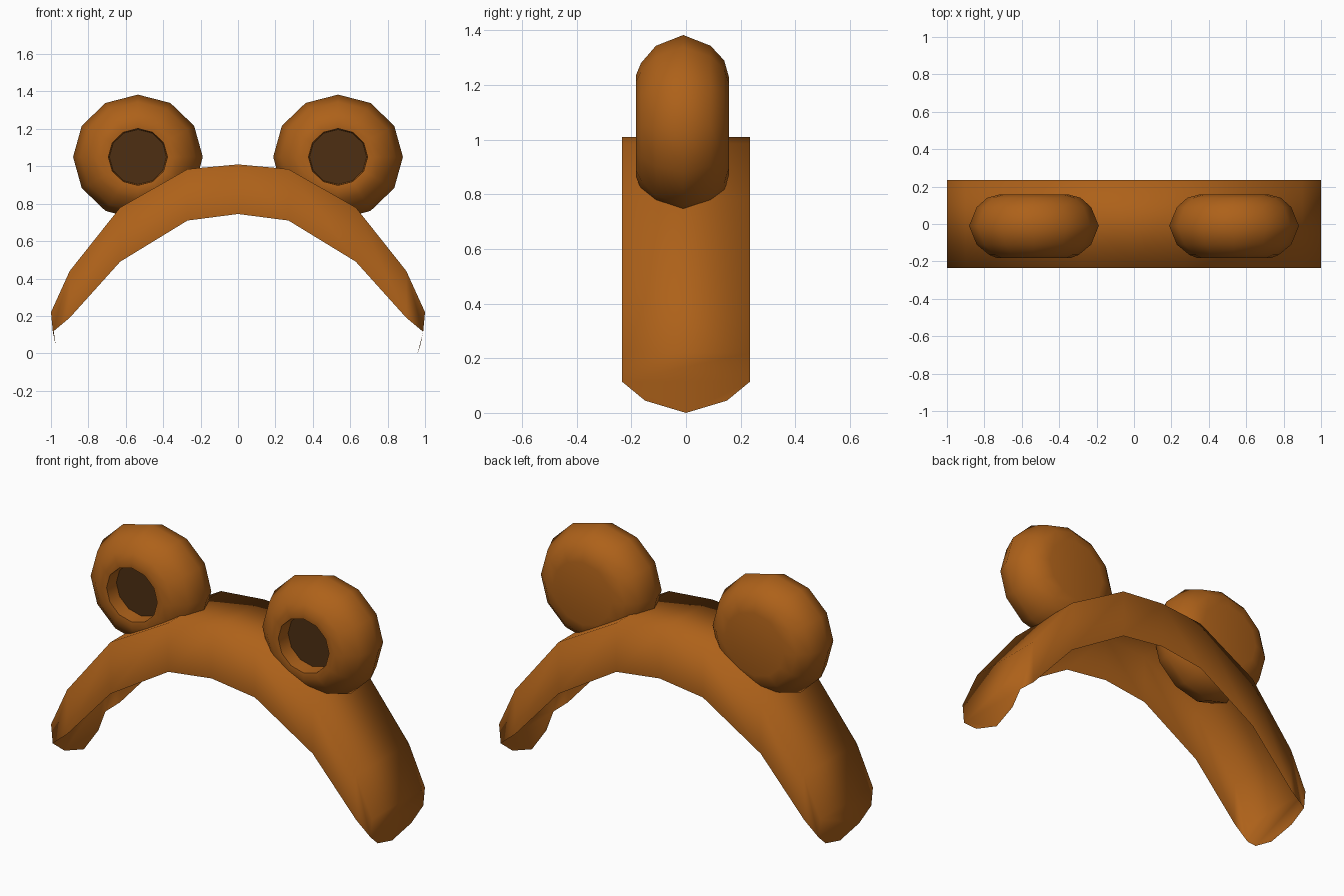
import bpy, bmesh, math

if "Cube" in bpy.data.objects:
    bpy.data.objects.remove(bpy.data.objects["Cube"])


def material(name, color):
    m = bpy.data.materials.new(name)
    m.diffuse_color = (*color, 1)
    m.use_nodes = True
    m.node_tree.nodes["Principled BSDF"].inputs["Base Color"].default_value = m.diffuse_color
    return m


BROWN = material("brown", (0.42, 0.12, 0.01))
DARK = material("dark_brown", (0.075, 0.028, 0.006))


def finish(name, bm, mat, sharp=None):
    bmesh.ops.remove_doubles(bm, verts=bm.verts, dist=1e-4)
    bmesh.ops.recalc_face_normals(bm, faces=bm.faces)
    for f in bm.faces:
        f.smooth = True
    me = bpy.data.meshes.new(name)
    bm.to_mesh(me)
    bm.free()
    me.materials.append(mat)
    if sharp:
        me.set_sharp_from_angle(angle=math.radians(sharp))
    ob = bpy.data.objects.new(name, me)
    bpy.context.collection.objects.link(ob)
    return ob


# Headband: arched channel, open underneath, with rounded ends
W = 0.235
outer = [(0, 1.01), (0.27, 0.985), (0.63, 0.78), (0.9, 0.44), (1.0, 0.22)]
inner = [(0, 0.745), (0.27, 0.71), (0.63, 0.49), (0.9, 0.19)]
end = (0.99, 0.115)
bm = bmesh.new()


def face(points):
    bm.faces.new([bm.verts.new(p) for p in points])


for s in (1, -1):
    # top sheet
    for (x0, z0), (x1, z1) in zip(outer, outer[1:]):
        face([(s * x0, -W, z0), (s * x1, -W, z1), (s * x1, W, z1), (s * x0, W, z0)])
    # rounded end flap
    x, z = outer[-1]
    face([(s * x, -W, z), (s * end[0], -W, end[1]), (s * 0.975, -0.15, 0.045),
          (s * 0.96, 0, 0), (s * 0.975, 0.15, 0.045), (s * end[0], W, end[1]), (s * x, W, z)])
    # side walls
    low = inner + [end]
    for y in (-W, W):
        for i in range(4):
            face([(s * p[0], y, p[1]) for p in (outer[i], outer[i + 1], low[i + 1], low[i])])
finish("headband", bm, BROWN)

# Ears: twelve-sided lathed discs with a recessed front
N = 12
ear_profile = [(0.15, 0), (0.158, 0.18), (0.14, 0.245), (0.09, 0.3), (-0.01, 0.34),
               (-0.11, 0.3), (-0.165, 0.235), (-0.183, 0.19), (-0.18, 0.155), (-0.1, 0.15)]


def lathe(profile, cx, cz):
    b = bmesh.new()
    rings = []
    for y, r in profile:
        rings.append([b.verts.new((cx + r * 1.02 * math.cos(2 * math.pi * k / N), y,
                                   cz + r * 0.98 * math.sin(2 * math.pi * k / N)))
                      for k in range(N)] if r else [b.verts.new((cx, y, cz))] * N)
    for a, c in zip(rings, rings[1:]):
        for k in range(N):
            j = (k + 1) % N
            b.faces.new(list(dict.fromkeys([a[k], a[j], c[j], c[k]])))
    return b


for side, s in (("left", -1), ("right", 1)):
    finish(side + "_ear", lathe(ear_profile, s * 0.535, 1.05), BROWN, 60)
    finish(side + "_inner_ear", lathe([(-0.1, 0.0), (-0.1, 0.15)], s * 0.535, 1.05), DARK)
# inner discs face the front
for ob in bpy.data.objects:
    if "inner" in ob.name and ob.data.polygons[0].normal.y > 0:
        ob.data.flip_normals()
